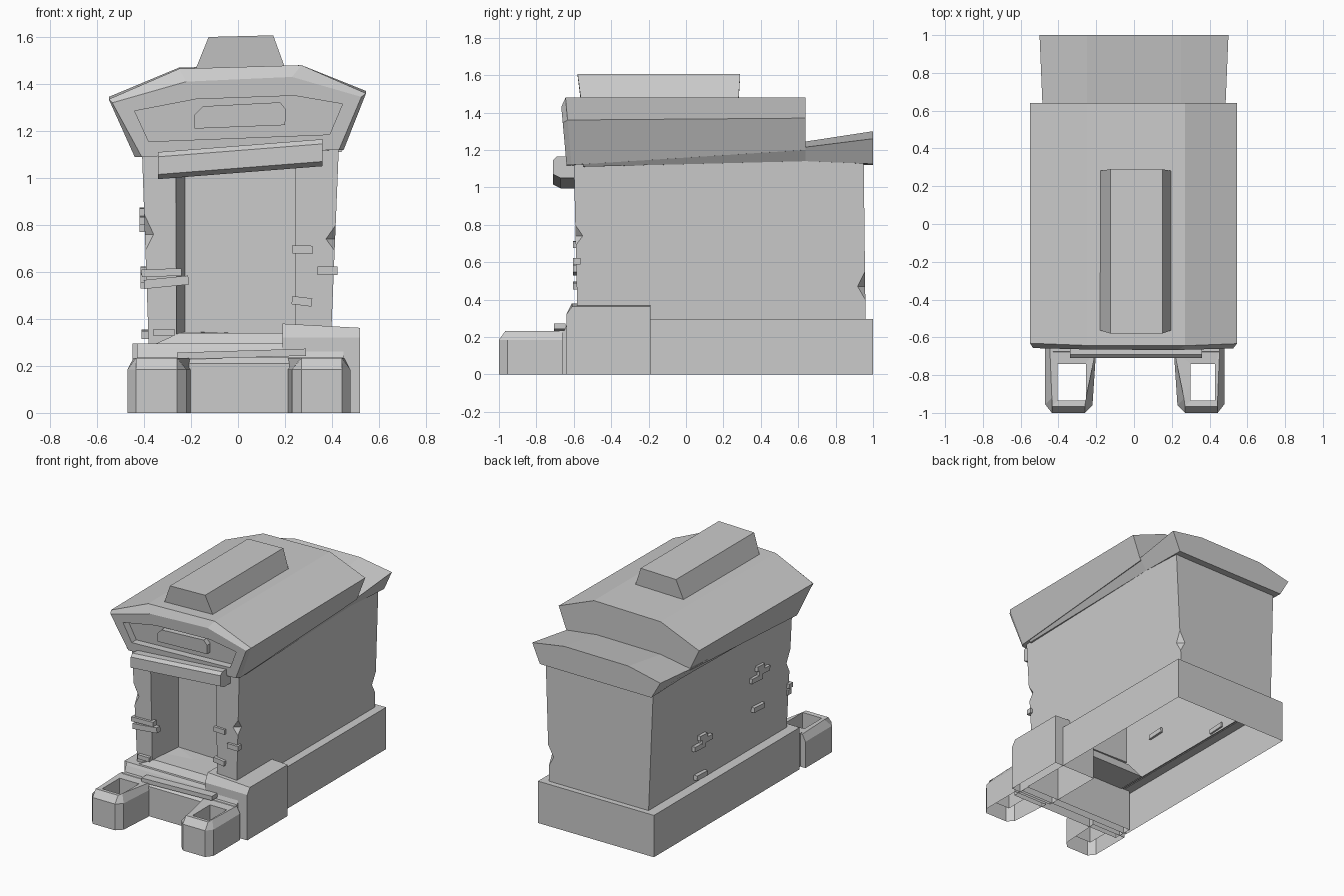
import bpy, bmesh
from mathutils import Matrix, Vector

if "Cube" in bpy.data.objects:
    bpy.data.objects.remove(bpy.data.objects["Cube"])


def loft(name, rings, start=True, end=True):
    """Skin a list of equal-length closed rings; optionally cap the ends."""
    bm = bmesh.new()
    vs = [[bm.verts.new(p) for p in r] for r in rings]
    n = len(vs[0])
    for a, b in zip(vs, vs[1:]):
        for i in range(n):
            j = (i + 1) % n
            bm.faces.new((a[i], a[j], b[j], b[i]))
    if start:
        bm.faces.new(vs[0][::-1])
    if end:
        bm.faces.new(vs[-1])
    bmesh.ops.recalc_face_normals(bm, faces=bm.faces)
    me = bpy.data.meshes.new(name)
    bm.to_mesh(me)
    bm.free()
    ob = bpy.data.objects.new(name, me)
    bpy.context.collection.objects.link(ob)
    return ob


def rect(x0, x1, y0, y1, z):
    return [(x0, y0, z), (x1, y0, z), (x1, y1, z), (x0, y1, z)]


def section(y, prof):
    return [(x, y, z) for x, z in prof]


def brick(name, loc, size, tilt=0.0, axis='Y'):
    sx, sy, sz = (s / 2 for s in size)
    ob = loft(name, [rect(-sx, sx, -sy, sy, -sz), rect(-sx, sx, -sy, sy, sz)])
    ob.data.transform(Matrix.Translation(loc) @ Matrix.Rotation(tilt, 4, axis))
    return ob


# Plinth: open ring under the chamber
loft("plinth", [rect(-.45, .455, -.62, 1, 0), rect(-.45, .455, -.62, 1, .295),
                rect(-.37, .38, -.56, .93, .295)], False, False)

# Chamber walls flaring upwards, with doorway recess and chipped corners cut away
body = loft("chamber_walls", [rect(-.38, .395, -.58, .96, .29),
                              rect(-.41, .43, -.60, .95, 1.15)])
cutters = [loft("door_cutter", [
    [(-.28, -.7, .33), (.245, -.7, .33), (.245, -.7, 1.09), (-.28, -.7, 1.09)],
    [(-.225, -.34, .345), (.245, -.34, .335), (.245, -.34, 1.09), (-.225, -.34, 1.09)]])]
for i, (x, y, z, h) in enumerate([(.42, -.60, .74, .075), (-.405, -.60, .76, .11),
                                  (.41, .965, .47, .10)]):
    r = .055
    mid = [(x - r, y, z), (x, y - r, z), (x + r, y, z), (x, y + r, z)]
    tip = lambda s: [((x + (p[0] - x) * .02), (y + (p[1] - y) * .02), z + s * h) for p in mid]
    cutters.append(loft("chip_cutter_%d" % i, [tip(-1), mid, tip(1)]))
for c in cutters:
    c.hide_render = True
    m = body.modifiers.new("cut", 'BOOLEAN')
    m.operation, m.solver, m.object = 'DIFFERENCE', 'EXACT', c
dg = bpy.context.evaluated_depsgraph_get()
cut = bpy.data.meshes.new_from_object(body.evaluated_get(dg))
body.modifiers.clear()
body.data = cut
for c in cutters:
    bpy.data.objects.remove(c)
bm = bmesh.new()
bm.from_mesh(cut)
floor = [f for f in bm.faces if all(v.co.z < .3 for v in f.verts)]
bmesh.ops.delete(bm, geom=floor, context='FACES_ONLY')
bm.to_mesh(cut)
bm.free()

# Lower roof, rising to the back
loft("lower_roof", [
    section(-.55, [(-.42, 1.10), (.44, 1.11), (.45, 1.13), (.22, 1.15), (-.22, 1.15), (-.43, 1.12)]),
    section(.64, [(-.42, 1.12), (.43, 1.14), (.485, 1.215), (.25, 1.245), (-.25, 1.24), (-.485, 1.20)]),
    section(1.0, [(-.43, 1.12), (.44, 1.125), (.50, 1.26), (.25, 1.30), (-.25, 1.295), (-.50, 1.24)])])

# Main roof with bevelled front edge and sunken gable panel
outer = [(-.44, 1.09), (.45, 1.12), (.545, 1.36), (.27, 1.48), (-.25, 1.465), (-.55, 1.335)]
back = [(-.47, 1.18), (.48, 1.20), (.545, 1.37), (.27, 1.48), (-.25, 1.47), (-.55, 1.345)]
face = [(-.41, 1.09), (.43, 1.12), (.525, 1.345), (.23, 1.43), (-.22, 1.41), (-.535, 1.32)]
panel = [(-.38, 1.155), (.39, 1.185), (.445, 1.315), (.24, 1.35), (-.18, 1.335), (-.44, 1.285)]
lean = lambda prof, y: [(x, y - .09 * (z - 1.1), z) for x, z in prof]
loft("main_roof", [section(.64, back), lean(outer, -.61), lean(face, -.637),
                   lean(panel, -.637), lean(panel, -.585)])

# Blank plaque on the gable
plaque = [(-.185, 1.21), (.2, 1.225), (.205, 1.29), (.18, 1.322), (-.15, 1.305), (-.185, 1.27)]
loft("gable_plaque", [lean(plaque, -.57), lean(plaque, -.62)])

# Ridge cap
loft("ridge_cap", [[(-.19, -.56, 1.44), (.205, -.56, 1.455), (.205, .28, 1.455), (-.19, .28, 1.44)],
                   [(-.125, -.58, 1.6), (.15, -.58, 1.607), (.15, .29, 1.607), (-.125, .29, 1.6)]])

# Tilted lintel over the doorway
lint = [(-.58, 1.165), (-.69, 1.165), (-.71, 1.145), (-.71, 1.07), (-.67, 1.05), (-.58, 1.05)]
loft("lintel", [[(-.34, y, z - .055) for y, z in lint], [(.36, y, z) for y, z in lint]])

# Front steps and sill
step = [(-.56, 0), (-.70, 0), (-.70, .21), (-.675, .235), (-.65, .235), (-.635, .275),
        (-.625, .295), (-.56, .295)]
steps = loft("front_steps", [[(x, y, z) for y, z in step] for x in (-.43, .45)])
bm = bmesh.new()
bm.from_mesh(steps.data)
bmesh.ops.delete(bm, context='FACES_ONLY',
                 geom=[f for f in bm.faces if all(v.co.z < .01 for v in f.verts)])
bm.to_mesh(steps.data)
bm.free()
loft("door_sill", [rect(-.36, .34, -.61, -.35, .29), rect(-.25, .25, -.58, -.35, .34)])
brick("loose_tread", (.015, -.675, .25), (.55, .06, .03), -.03)

# Raised corner block on the right
loft("corner_block", [rect(.19, .52, -.64, -.19, 0), rect(.19, .52, -.64, -.19, .32),
                      [(.19, -.61, .38), (.52, -.61, .362), (.52, -.19, .362), (.19, -.19, .38)]],
     False, True)

# Hollow planters either side of the steps
for name, s, a, b, hole in (("left_planter", -1, .2, .47, (.255, .405)),
                            ("right_planter", 1, .21, .478, (.30, .43))):
    def ring(d, z):
        pts = [(a, -.66), (a + d + .02, -.96 + d), (a + .06, -1 + d),
               (b - .035, -1 + d), (b - d, -.955 + d), (b - d * .7, -.66)]
        return [(s * x, y, z) for x, y in pts]
    h0, h1 = hole
    inner = [(h0, -.74), (h0, -.84), (h0, -.935), (h1, -.935), (h1, -.84), (h1, -.74)]
    inn = lambda z: [(s * x, y, z) for x, y in inner]
    loft(name, [ring(0, 0), ring(0, .185), ring(.035, .233), inn(.23), inn(.06)], False, False)

# Exposed bricks on the front
for i, (x, z, w, h, t) in enumerate([(-.325, .597, .17, .032, -.03), (-.305, .556, .19, .038, -.1),
                                     (-.315, .342, .09, .03, 0), (.275, .695, .085, .035, .03),
                                     (.38, .605, .085, .035, 0), (.272, .475, .085, .035, .12)]):
    brick("front_brick_%d" % i, (x, -.585, z), (w, .04, h), t)

# Exposed bricks on the left wall
for i, (y, z) in enumerate([(-.20, .79), (-.28, .82), (-.24, .855), (-.23, .575),
                            (.43, .55), (.35, .575), (.39, .605), (.40, .335)]):
    brick("side_brick_%d" % i, (-.393 - .02 * (z - .5), y, z), (.04, .12 if i not in (2, 6) else .08, .034), .05, 'X')
